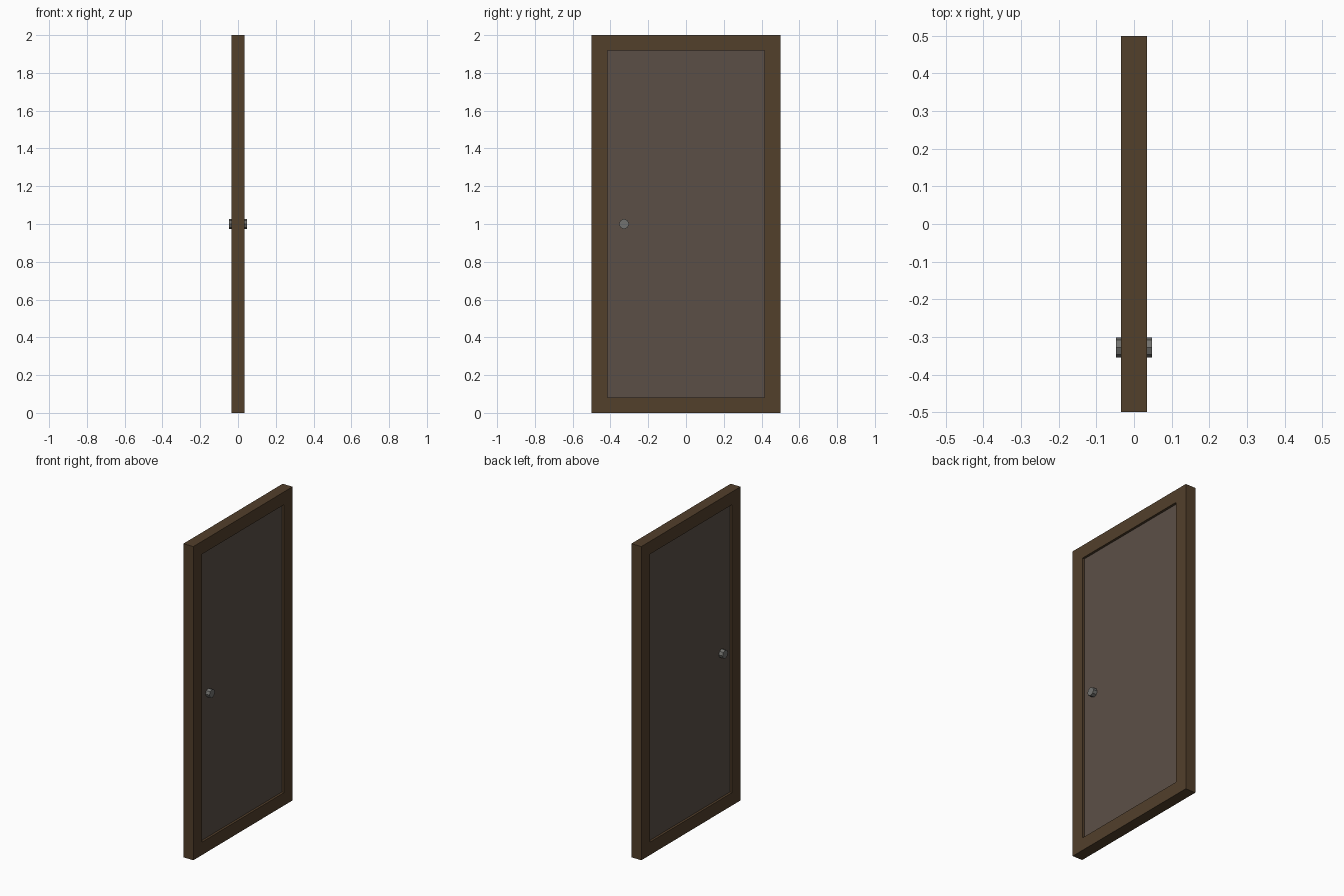
import bpy, math

if "Cube" in bpy.data.objects:
    bpy.data.objects.remove(bpy.data.objects["Cube"])


def material(name, rgb):
    m = bpy.data.materials.new(name)
    m.diffuse_color = (*rgb, 1)
    m.use_nodes = True
    m.node_tree.nodes["Principled BSDF"].inputs["Base Color"].default_value = m.diffuse_color
    return m


wood = material("frame_wood", (0.085, 0.050, 0.024))
panel_mat = material("panel_brown", (0.105, 0.078, 0.062))
metal = material("knob_metal", (0.17, 0.17, 0.16))


def box(name, loc, size, mat):
    bpy.ops.mesh.primitive_cube_add(size=1, location=loc)
    ob = bpy.context.object
    ob.name = name
    ob.scale = size
    bpy.ops.object.transform_apply(location=False, rotation=False, scale=True)
    ob.data.materials.append(mat)
    return ob


# Frame: rectangular ring extruded through the door thickness
T, YO, YI, ZI = 0.035, 0.5, 0.415, 0.082
ring = [(YO, 0, 2), (YI, ZI, 2 - ZI)]
corners = [[(-y, a), (y, a), (y, b), (-y, b)] for y, a, b in ring]
verts = [(x, y, z) for x in (-T, T) for loop in corners for y, z in loop]
faces = []
for i in range(4):
    j = (i + 1) % 4
    faces += [(8 + i, 8 + j, 12 + j, 12 + i),   # +x face
              (j, i, 4 + i, 4 + j),             # -x face
              (i, j, 8 + j, 8 + i),             # outer edge
              (4 + j, 4 + i, 12 + i, 12 + j)]   # inner edge
mesh = bpy.data.meshes.new("door_frame")
mesh.from_pydata(verts, [], faces)
mesh.materials.append(wood)
bpy.context.collection.objects.link(bpy.data.objects.new("door_frame", mesh))

# Recessed panel
box("door_panel", (0, 0, 1), (0.04, 2 * YI, 2 - 2 * ZI), panel_mat)

# A knob on each side
for side, label in ((1, "right"), (-1, "left")):
    bpy.ops.mesh.primitive_cylinder_add(
        vertices=8, radius=0.027, depth=0.03,
        location=(side * 0.0325, -0.328, 1.0),
        rotation=(math.pi / 8, math.pi / 2, 0))
    knob = bpy.context.object
    knob.name = label + "_knob"
    knob.rotation_euler = (0, math.pi / 2, 0)
    knob.data.materials.append(metal)
